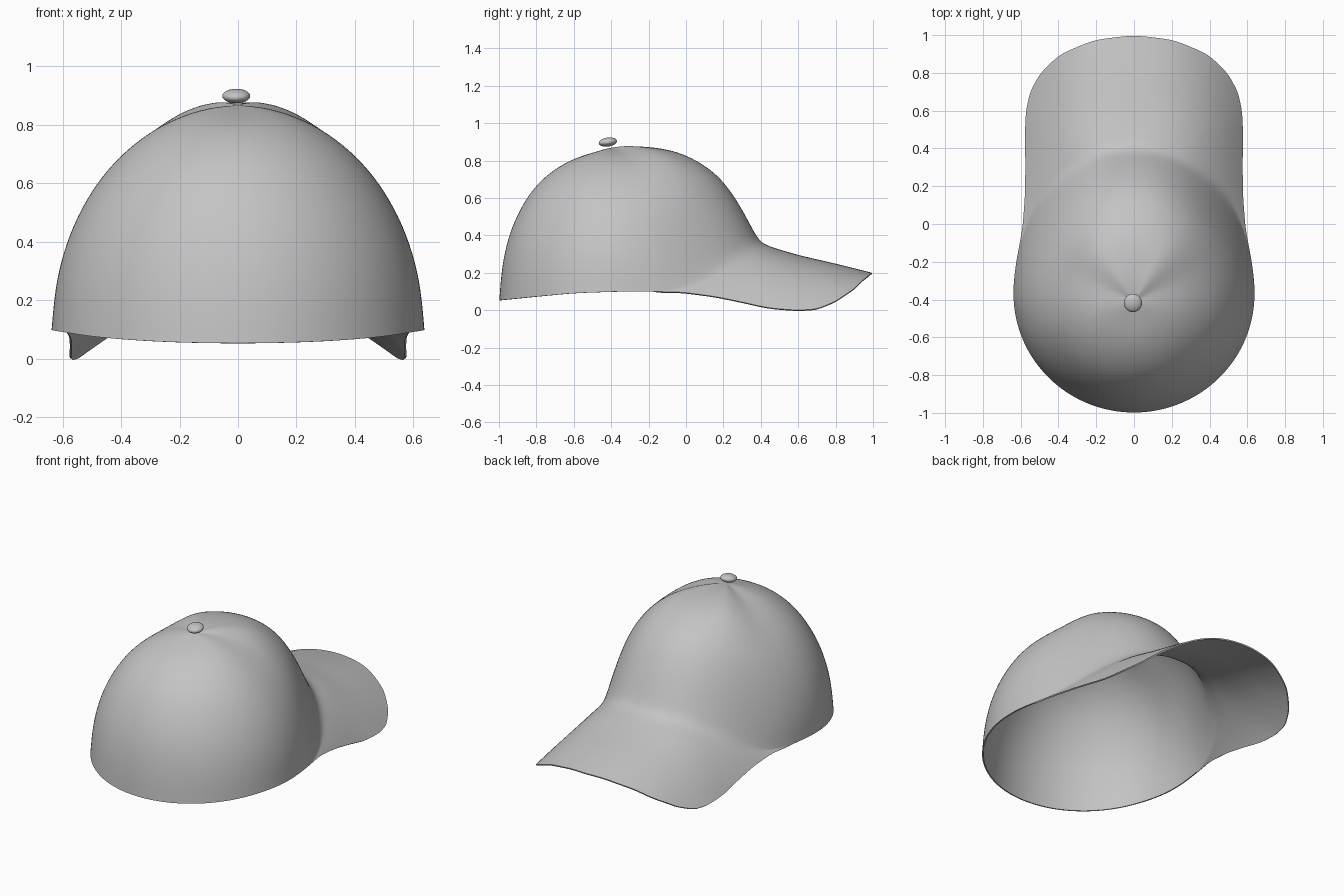
import bpy, bmesh, math
from mathutils import Vector

cube = bpy.data.objects.get("Cube")
if cube:
    bpy.data.objects.remove(cube, do_unlink=True)

grey = bpy.data.materials.new("cloth_grey")
grey.use_nodes = True
grey.diffuse_color = (0.55, 0.55, 0.55, 1)
grey.node_tree.nodes["Principled BSDF"].inputs["Base Color"].default_value = grey.diffuse_color


def lerp_table(table, t):
    """Piecewise linear lookup in a list of (key, value)."""
    if t <= table[0][0]:
        return table[0][1]
    for (a, va), (b, vb) in zip(table, table[1:]):
        if t <= b:
            return va + (vb - va) * (t - a) / (b - a)
    return table[-1][1]


# Crown profiles as (reach, height) fractions from the apex to the base
FRONT = [(.136, 1.02), (.26, 1.01), (.383, .985), (.506, .925), (.63, .82),
         (.753, .66), (.864, .4), (.95, .14), (1, 0)]
BACK = [(.153, .968), (.322, .93), (.49, .865), (.644, .773), (.763, .66),
        (.864, .52), (.936, .37), (.982, .19), (1, 0)]
# Heights along y: brim ridge, brim arch depth, rim of the crown
RIDGE = [(-.05, .385), (.2, .385), (.4, .355), (.6, .295), (.8, .25), (1, .2)]
ARCH = [(-.165, .242), (0, .278), (.2, .323), (.4, .337), (.6, .303), (.8, .3)]
RIM = [(-1, .053), (-.8, .073), (-.6, .092), (-.3, .102), (0, .1)]
# Half outline of the brim, from the crown to the tip
OUTLINE = [Vector(p) for p in (
    (.617, -.165), (.59, -.02), (.577, .15), (.575, .32), (.578, .47), (.572, .6),
    (.55, .7), (.495, .8), (.39, .9), (.21, .975), (0, 1.0))]

APEX = Vector((0, -.41, .868))
MID_Y, HALF_W, ARCH_W = -.37, .64, .578
JOIN = math.acos(OUTLINE[0].x / HALF_W)    # angle where the brim leaves the crown
N_FRONT, N_BACK, BRIM_ROWS = 2 * len(OUTLINE) * 2 - 4, 26, 6


def brim_point(x, y):
    drop = lerp_table(ARCH, y) * (abs(x) / ARCH_W) ** 2.5
    return Vector((x, y, lerp_table(RIDGE, y) - drop))


def brim_edge(t):
    s = (1 - abs(2 * t - 1)) * (len(OUTLINE) - 1)
    k = min(int(s), len(OUTLINE) - 2)
    p = OUTLINE[k].lerp(OUTLINE[k + 1], s - k)
    return (p.x if t < .5 else -p.x), p.y


def base_point(angle, in_front):
    x = HALF_W * math.cos(angle)
    y = MID_Y + (.77 if math.sin(angle) > 0 else .63) * math.sin(angle)
    return brim_point(x, y) if in_front else Vector((x, y, lerp_table(RIM, y)))


def crown_column(angle, base):
    w = min(1, max(0, (math.sin(angle) + .05) / .9))
    w = w * w * (3 - 2 * w)
    points = []
    for (ff, fh), (bf, bh) in zip(FRONT, BACK):
        # Round sides, straighter back, flared front panel
        bh += (math.sqrt(1 - bf * bf) - bh) * math.cos(angle) ** 2
        v = w ** (2.2 - 1.2 * bf)
        f, h = bf + (ff - bf) * v, bh + (fh - bh) * v
        p = APEX.lerp(base, f)
        p.z = base.z + (APEX.z - base.z) * h
        points.append(p)
    return points


# Crown and brim as one skin
bm = bmesh.new()
apex = bm.verts.new(APEX)
columns, brims = [], []
for i in range(N_FRONT + N_BACK):
    front = i <= N_FRONT
    t = i / N_FRONT if front else (i - N_FRONT) / N_BACK
    span = math.pi - 2 * JOIN
    angle = JOIN + span * t if front else math.pi - JOIN + (math.pi + 2 * JOIN) * t
    base = base_point(angle, front)
    columns.append([bm.verts.new(p) for p in crown_column(angle, base)])
    if front:
        seam = columns[-1][-1]
        if i in (0, N_FRONT):
            brims.append([seam] * (BRIM_ROWS + 1))
            continue
        ex, ey = brim_edge(t)
        row = [seam]
        for k in range(1, BRIM_ROWS + 1):
            s = k / BRIM_ROWS
            row.append(bm.verts.new(brim_point(base.x + (ex - base.x) * s,
                                               base.y + (ey - base.y) * s)))
        brims.append(row)


def skin(left, right):
    for k in range(len(left) - 1):
        loop = list(dict.fromkeys((left[k], left[k + 1], right[k + 1], right[k])))
        if len(loop) > 2:
            bm.faces.new(loop)


for i, column in enumerate(columns):
    following = columns[(i + 1) % len(columns)]
    bm.faces.new((apex, column[0], following[0]))
    skin(column, following)
for left, right in zip(brims, brims[1:]):
    skin(left, right)
mesh = bpy.data.meshes.new("crown_and_brim")
bm.to_mesh(mesh)
bm.free()
cap = bpy.data.objects.new("crown_and_brim", mesh)
bpy.context.collection.objects.link(cap)
mesh.materials.append(grey)

# Smooth cloth with a thin, crisp hem
sub = cap.modifiers.new("smooth_cloth", 'SUBSURF')
sub.levels = sub.render_levels = 2
shell = cap.modifiers.new("cloth_thickness", 'SOLIDIFY')
shell.thickness, shell.offset = .008, -1
bpy.ops.object.select_all(action='DESELECT')
cap.select_set(True)
bpy.context.view_layer.objects.active = cap
for name in [m.name for m in cap.modifiers]:
    bpy.ops.object.modifier_apply(modifier=name)
bpy.ops.object.shade_smooth_by_angle(angle=math.radians(50))

# Top button
bpy.ops.mesh.primitive_uv_sphere_add(segments=32, ring_count=16, radius=1,
                                     location=(-.006, -.418, .899), rotation=(.14, 0, 0))
button = bpy.context.object
button.name = "top_button"
button.scale = (.048, .049, .024)
button.data.materials.append(grey)
bpy.ops.object.shade_smooth_by_angle()
